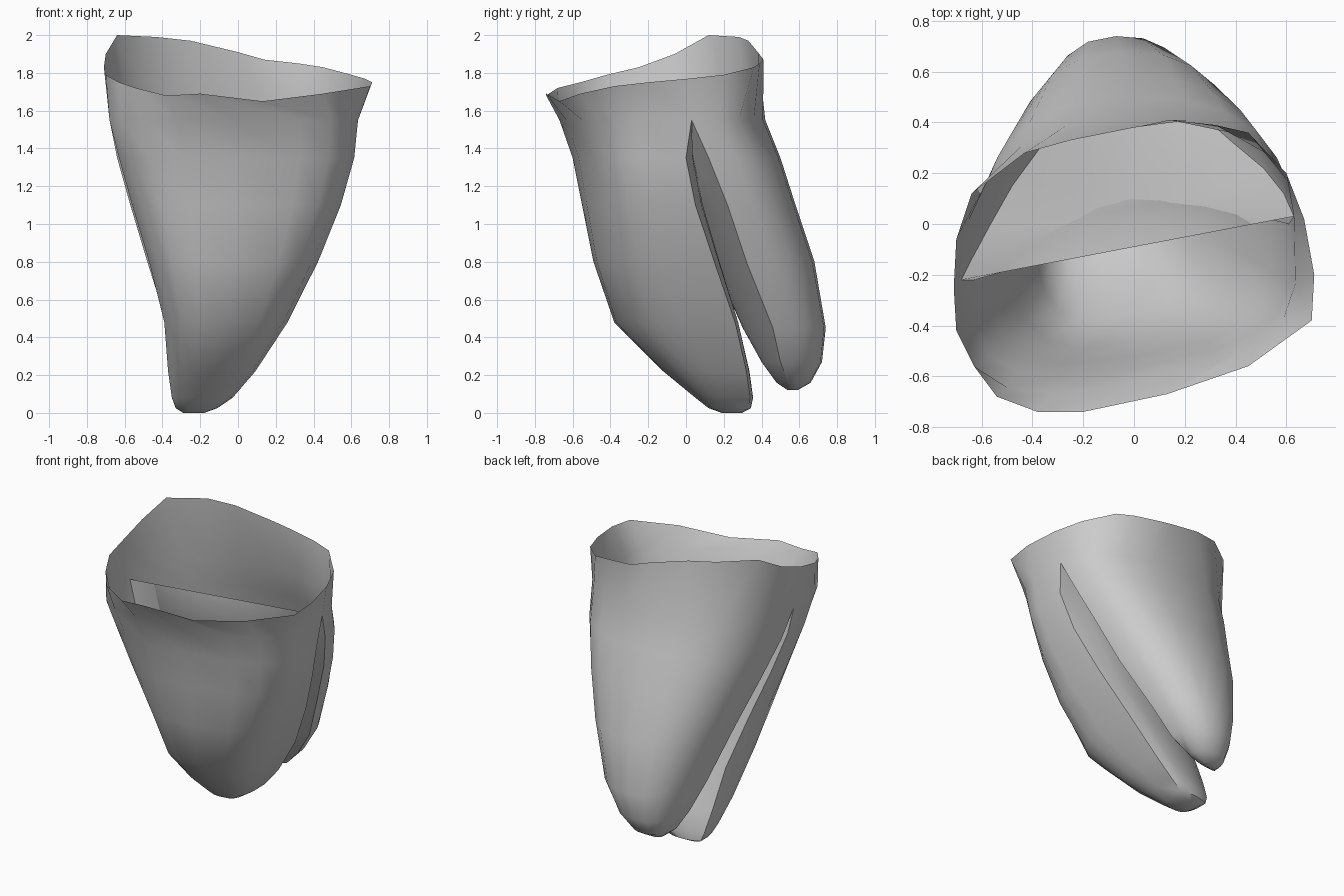
import bpy, bmesh, math
from mathutils import Vector

if "Cube" in bpy.data.objects:
    bpy.data.objects.remove(bpy.data.objects["Cube"])

COLS = 10   # columns around each outer half
WALL = 8    # columns across each inner wall

# Open rim, front and back halves, both running from the -x corner to the +x corner
rim_front = [(-.71, -.25, 1.83), (-.70, -.42, 1.79), (-.63, -.56, 1.75), (-.54, -.68, 1.72),
             (-.38, -.74, 1.68), (-.2, -.74, 1.69), (.13, -.67, 1.65), (.45, -.56, 1.69),
             (.7, -.38, 1.73), (.71, -.2, 1.75), (.67, .02, 1.77)]
rim_back = [(-.71, -.25, 1.83), (-.70, -.06, 1.9), (-.64, .12, 2.0), (-.43, .28, 1.99),
            (-.25, .33, 1.97), (0, .38, 1.91), (.14, .41, 1.87), (.32, .39, 1.85),
            (.45, .36, 1.83), (.6, .2, 1.79), (.67, .02, 1.77)]

# Root sections: height, wall ends in x, wall y at both ends, outermost y
front_root = [(1.55, -.68, .63, -.22, .03, -.67), (1.35, -.63, .61, -.22, 0, -.6),
              (1.1, -.56, .54, -.14, .05, -.55), (.8, -.47, .42, -.02, .15, -.49),
              (.48, -.39, .26, .12, .26, -.38), (.22, -.37, .09, .24, .32, -.12),
              (.08, -.35, -.03, .3, .34, .05), (.025, -.33, -.11, .31, .33, .12),
              (0, -.29, -.18, .28, .29, .19)]
back_root = [(1.55, -.68, .63, -.22, .03, .42), (1.35, -.64, .59, -.14, .12, .5),
             (1.1, -.57, .51, -.01, .22, .58), (.8, -.48, .39, .15, .32, .68),
             (.45, -.37, .23, .3, .46, .74), (.27, -.31, .11, .4, .5, .72),
             (.16, -.26, 0, .48, .54, .66), (.12, -.21, -.1, .54, .56, .59)]


def section(row, powers, bulge, level, swell):
    """Rounded outer half followed by the slightly swollen inner wall."""
    z, x0, x1, y0, y1, y_out = row
    side = 1 if y_out > (y0 + y1) / 2 else -1
    raw = []
    for i in range(COLS + 1):
        c, s = math.cos(math.pi * i / COLS), max(math.sin(math.pi * i / COLS), 0)
        power = powers[0] if c > 0 else powers[1]
        k = s ** power
        u = .5 - .5 * math.copysign(abs(c) ** power, c) * (1 + bulge * s ** .8)
        base = (y0 + y1) / 2 + (y1 - y0) * (u - .5) * (1 - level * k)
        raw.append((u, base, k))
    # depth that makes the outline just reach y_out
    depth = min(abs(y_out - base) / k for u, base, k in raw[2:-2])
    outer = [(x0 + (x1 - x0) * u, base + side * depth * k, z) for u, base, k in raw]
    push = 0 if z > 1.5 else swell * (x1 - x0)
    wall = []
    for j in range(1, WALL):
        f = j / WALL
        y = y1 + (y0 - y1) * f - side * push * math.sin(math.pi * f) ** .7
        wall.append((x1 + (x0 - x1) * f, y, z))
    return outer + wall


def bridge(bm, a, b, closed):
    n = len(a)
    for i in range(n if closed else n - 1):
        j = (i + 1) % n
        bm.faces.new((a[i], a[j], b[j], b[i]))


def add_root(bm, rim, table, *shape):
    rings = [[bm.verts.new(p) for p in section(row, *shape)] for row in table]
    top = [bm.verts.new(p) for p in rim]
    bridge(bm, top, rings[0][:COLS + 1], False)
    for a, b in zip(rings, rings[1:]):
        bridge(bm, a, b, True)
    bm.faces.new(rings[-1])


# One open shell: collar that divides into two tapering roots
bm = bmesh.new()
add_root(bm, rim_front, front_root, (.76, .6), .1, 0, .1)
add_root(bm, rim_back, back_root, (.85, .88), 0, .8, .06)
bmesh.ops.remove_doubles(bm, verts=bm.verts, dist=.0005)
bmesh.ops.recalc_face_normals(bm, faces=bm.faces)
# Make the normals face outward, judged from the frontmost face
front_face = min(bm.faces, key=lambda f: f.calc_center_median().y)
if front_face.normal.dot(Vector((0, -1, 0))) < 0:
    bmesh.ops.reverse_faces(bm, faces=bm.faces)

mesh = bpy.data.meshes.new("double_root_shell")
bm.to_mesh(mesh)
bm.free()
shell = bpy.data.objects.new("double_root_shell", mesh)
bpy.context.collection.objects.link(shell)

# Plain grey material
grey = bpy.data.materials.new("light_grey")
grey.use_nodes = True
colour = (.6, .6, .6, 1)
grey.diffuse_color = colour
grey.node_tree.nodes["Principled BSDF"].inputs["Base Color"].default_value = colour
mesh.materials.append(grey)

# Smooth surface with crisp wall corners
bpy.ops.object.select_all(action='DESELECT')
shell.select_set(True)
bpy.context.view_layer.objects.active = shell
bpy.ops.object.shade_smooth_by_angle(angle=math.radians(45))
